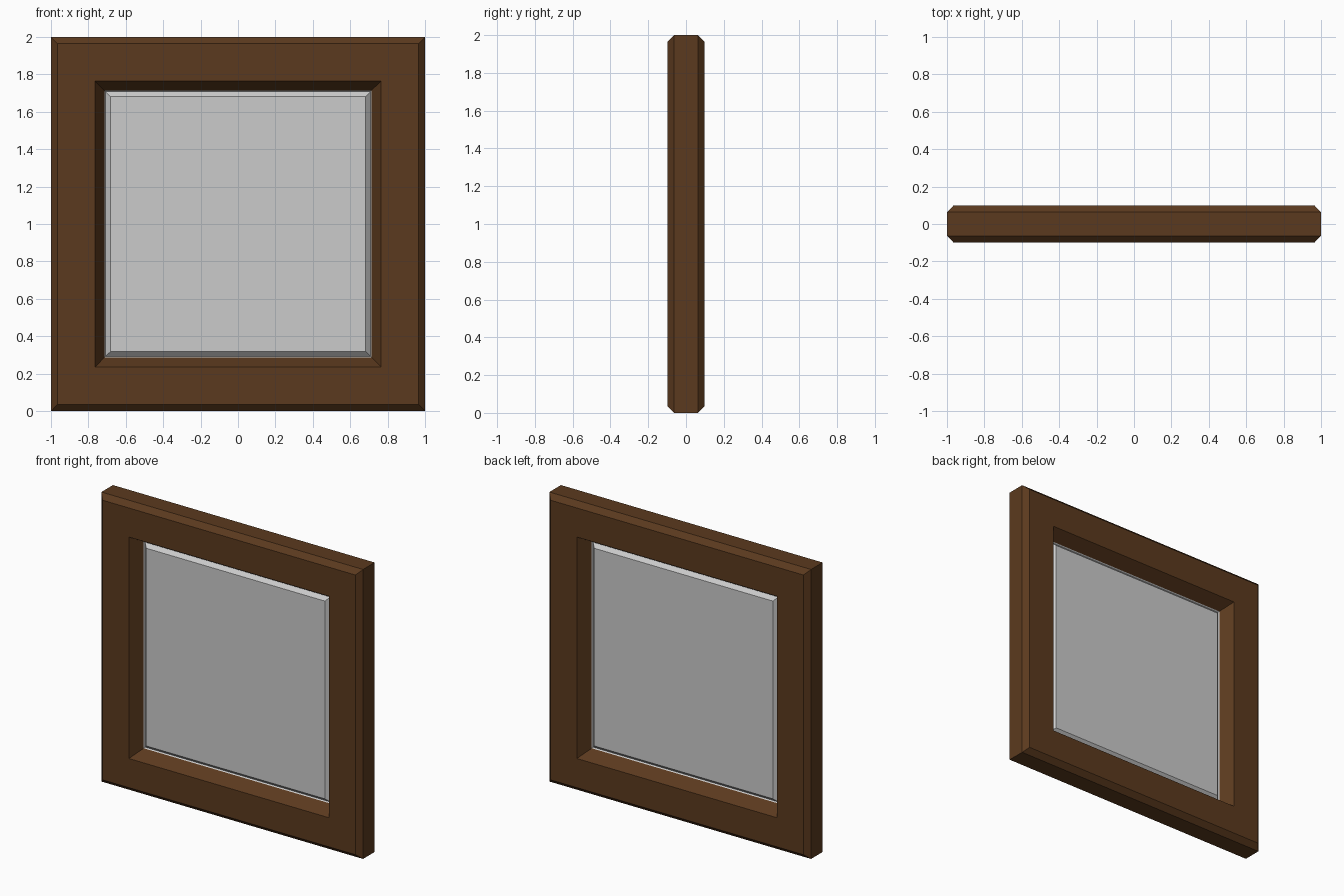
import bpy, bmesh

if "Cube" in bpy.data.objects:
    bpy.data.objects.remove(bpy.data.objects["Cube"])


def square_loft(name, profile, closed=False):
    """Sweep a (half_width, y) profile around a square centred on z = 1."""
    bm = bmesh.new()
    corners = [(-1, -1), (1, -1), (1, 1), (-1, 1)]
    rings = [[bm.verts.new((sx * h, y, 1 + sz * h)) for sx, sz in corners]
             for h, y in profile]
    pairs = list(zip(rings, rings[1:]))
    if closed:
        pairs.append((rings[-1], rings[0]))
    else:
        bm.faces.new(rings[0])
        bm.faces.new(rings[-1])
    for a, b in pairs:
        for i in range(4):
            j = (i + 1) % 4
            bm.faces.new((a[i], a[j], b[j], b[i]))
    bmesh.ops.recalc_face_normals(bm, faces=bm.faces)
    mesh = bpy.data.meshes.new(name)
    bm.to_mesh(mesh)
    bm.free()
    obj = bpy.data.objects.new(name, mesh)
    bpy.context.collection.objects.link(obj)
    return obj


def mirrored(half):
    """Front half profile followed by its mirror image at the back."""
    return half + [(h, -y) for h, y in reversed(half)]


wood = bpy.data.materials.new("wood")
wood.diffuse_color = (0.105, 0.042, 0.013, 1)
wood.use_nodes = True
wood.node_tree.nodes["Principled BSDF"].inputs["Base Color"].default_value = wood.diffuse_color

# Wooden frame: chamfered outer edge, splayed inner reveal
half = [(1, -0.063), (0.966, -0.098), (0.765, -0.098), (0.714, -0.010)]
frame = square_loft("window_frame", mirrored(half), closed=True)
frame.data.materials.append(wood)

# Glass pane: bevelled face, narrow groove, rim against the frame
square_loft("glass_pane", mirrored([(0.683, -0.027), (0.708, -0.002), (0.714, -0.010)]))
